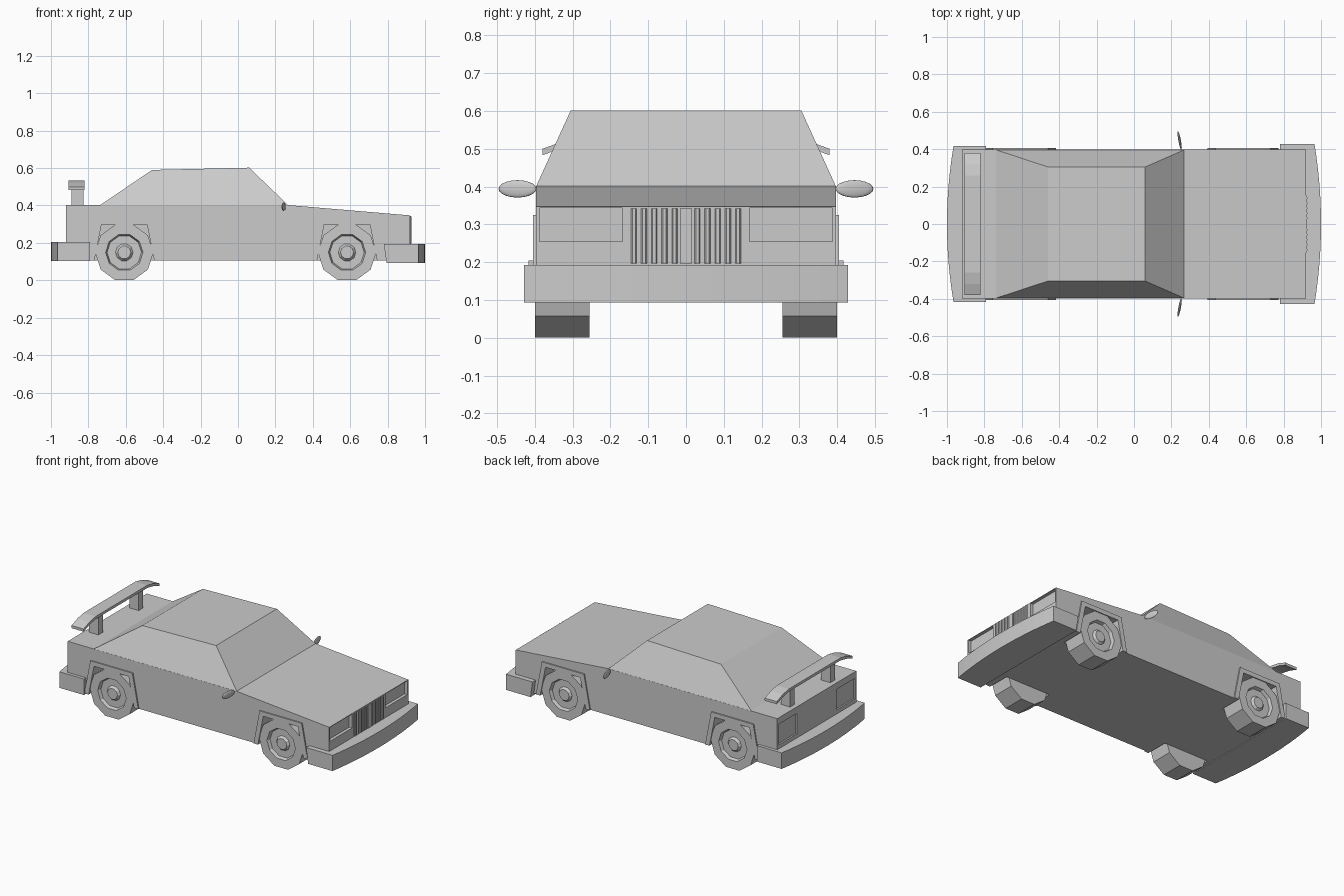
import bpy, bmesh, math
from mathutils import Vector

if "Cube" in bpy.data.objects:
    bpy.data.objects.remove(bpy.data.objects["Cube"], do_unlink=True)

GREY = (0.6, 0.6, 0.6, 1.0)
paint = bpy.data.materials.new("grey")
paint.use_nodes = True
paint.diffuse_color = GREY
paint.node_tree.nodes["Principled BSDF"].inputs["Base Color"].default_value = GREY


def finish(name, bm):
    bmesh.ops.recalc_face_normals(bm, faces=bm.faces)
    mesh = bpy.data.meshes.new(name)
    bm.to_mesh(mesh)
    bm.free()
    mesh.materials.append(paint)
    obj = bpy.data.objects.new(name, mesh)
    bpy.context.collection.objects.link(obj)
    return obj


def prism(name, points, axis, low, high):
    """Extrude a closed profile along an axis; points use the other two axes."""
    def place(p, t):
        co = list(p)
        co.insert("xyz".index(axis), t)
        return co
    bm = bmesh.new()
    face = bm.faces.new([bm.verts.new(place(p, low)) for p in points])
    ext = bmesh.ops.extrude_face_region(bm, geom=[face])
    shift = Vector(place((0, 0), high - low))
    bmesh.ops.translate(bm, vec=shift, verts=[v for v in ext["geom"] if isinstance(v, bmesh.types.BMVert)])
    return finish(name, bm)


def box(name, x, y, z):
    return prism(name, [(x[0], z[0]), (x[1], z[0]), (x[1], z[1]), (x[0], z[1])], "y", *y)


def span(side, a, b):
    return sorted((side * a, side * b))


def cut(target, cutter):
    cutter.hide_render = True
    mod = target.modifiers.new("cut", "BOOLEAN")
    mod.operation, mod.solver, mod.object = "DIFFERENCE", "EXACT", cutter
    bpy.context.view_layer.objects.active = target
    bpy.ops.object.modifier_apply(modifier=mod.name)
    bpy.data.objects.remove(cutter, do_unlink=True)


HALF = 0.397
BOTTOM = 0.107
AXLES = {"rear": -0.608, "front": 0.583}
SIDES = {"left": 1, "right": -1}

# Lower body
body = prism("body", [(-0.92, BOTTOM), (0.92, BOTTOM), (0.92, 0.347), (0.27, 0.402), (-0.92, 0.402)],
             "y", -HALF, HALF)

# Cabin: a block with its roof pulled inward
cabin = prism("cabin", [(-0.74, 0.4), (0.27, 0.4), (0.06, 0.602), (-0.46, 0.59)], "y", -HALF, HALF)
for v in cabin.data.vertices:
    if v.co.z > 0.5:
        v.co.y = math.copysign(0.305, v.co.y)


def wheel(name, x, side):
    bm = bmesh.new()
    bmesh.ops.create_cone(bm, cap_ends=True, segments=10, radius1=0.156, radius2=0.156, depth=0.143)
    cap = max(bm.faces, key=lambda f: f.calc_center_median().z)
    # rim recess, then a raised hub
    for width, depth in ((0.056, 0), (0.008, -0.02), (0.045, 0), (0.012, 0.014)):
        bmesh.ops.inset_region(bm, faces=[cap], thickness=width, depth=depth)
    for v in bm.verts:
        a, b, c = v.co
        ca, sa = math.cos(math.pi / 10), math.sin(math.pi / 10)
        a, b = (a, b) if turn_free else (a * ca - b * sa, a * sa + b * ca)
        v.co = (x + a, side * (0.3275 + c), 0.149 + b)
    return finish(name, bm)


# A decagon starting on the horizontal axis has a flat bottom once centred
turn_free = True
probe = bmesh.new()
bmesh.ops.create_cone(probe, segments=10, radius1=1, radius2=1, depth=1)
turn_free = max(v.co.y for v in probe.verts) < 0.99
probe.free()

for sname, s in SIDES.items():
    for aname, ax in AXLES.items():
        # Wheel well, arch trim and wheel
        well = [(ax - 0.165, 0), (ax - 0.16, BOTTOM), (ax - 0.122, 0.297),
                (ax + 0.122, 0.297), (ax + 0.16, BOTTOM), (ax + 0.165, 0)]
        cut(body, prism("well_cutter", well, "y", *span(s, 0.257, 0.5)))
        trim = well[1:5] + [(ax + 0.19, BOTTOM), (ax + 0.148, 0.325),
                            (ax - 0.148, 0.325), (ax - 0.19, BOTTOM)]
        prism(f"{aname}_{sname}_arch_trim", trim, "y", *span(s, HALF - 0.01, HALF + 0.008))
        wheel(f"{aname}_{sname}_wheel", ax, s)

    # Headlight and tail light recesses
    cut(body, box("light_cutter", (0.9, 1), span(s, 0.168, 0.388), (0.255, 0.343)))
    cut(body, box("light_cutter", (-1, -0.91), span(s, 0.2, 0.385), (0.23, 0.36)))

    # Ribbed grille halves
    box(f"{sname}_grille", (0.9, 0.922), span(s, 0.017, 0.152), (0.195, 0.343))
    for i in range(5):
        y = 0.03 + i * 0.027
        rib = [(0.92, s * (y - 0.009)), (0.927, s * (y - 0.004)), (0.927, s * (y + 0.004)), (0.92, s * (y + 0.009))]
        prism(f"{sname}_grille_rib", rib, "z", 0.197, 0.342)

    # Door mirror
    bm = bmesh.new()
    bmesh.ops.create_uvsphere(bm, u_segments=16, v_segments=10, radius=1)
    for v in bm.verts:
        a, b, c = v.co
        v.co = (0.244 + a * 0.007 - b * 0.009, s * (0.446 + b * 0.05), 0.394 + c * 0.023)
    mirror = finish(f"{sname}_mirror", bm)
    mirror.data.shade_smooth()

    # Spoiler post
    box(f"{sname}_spoiler_post", (-0.89, -0.825), span(s, 0.18, 0.225), (0.39, 0.52))

# Grille divider
box("grille_divider", (0.9, 0.925), (-0.015, 0.015), (0.195, 0.343))

# Spoiler wing with drooping ends
upper = [(-0.38, 0.5), (-0.32, 0.522), (-0.26, 0.534), (0.26, 0.534), (0.32, 0.522), (0.38, 0.5)]
lower = [(y, z - 0.017) for y, z in reversed(upper)]
prism("spoiler_wing", upper + lower, "x", -0.905, -0.82)


def bumper(name, direction, inner, half, low, high):
    """Wraparound bumper with a bowed outer face."""
    arc = [(0.965 + 0.035 * (1 - (i / 6) ** 2), half * i / 6) for i in range(-6, 7)]
    outline = [(inner, -half)] + arc + [(inner, half)]
    return prism(name, [(direction * x, y) for x, y in outline], "z", low, high)


# Bumpers
front = bumper("front_bumper", 1, 0.78, 0.429, 0.093, 0.193)
for v in front.data.vertices:
    if v.co.x < 0.8 and v.co.z < 0.1:
        v.co.x += 0.014
bumper("rear_bumper", -1, 0.792, 0.417, 0.102, 0.204)
